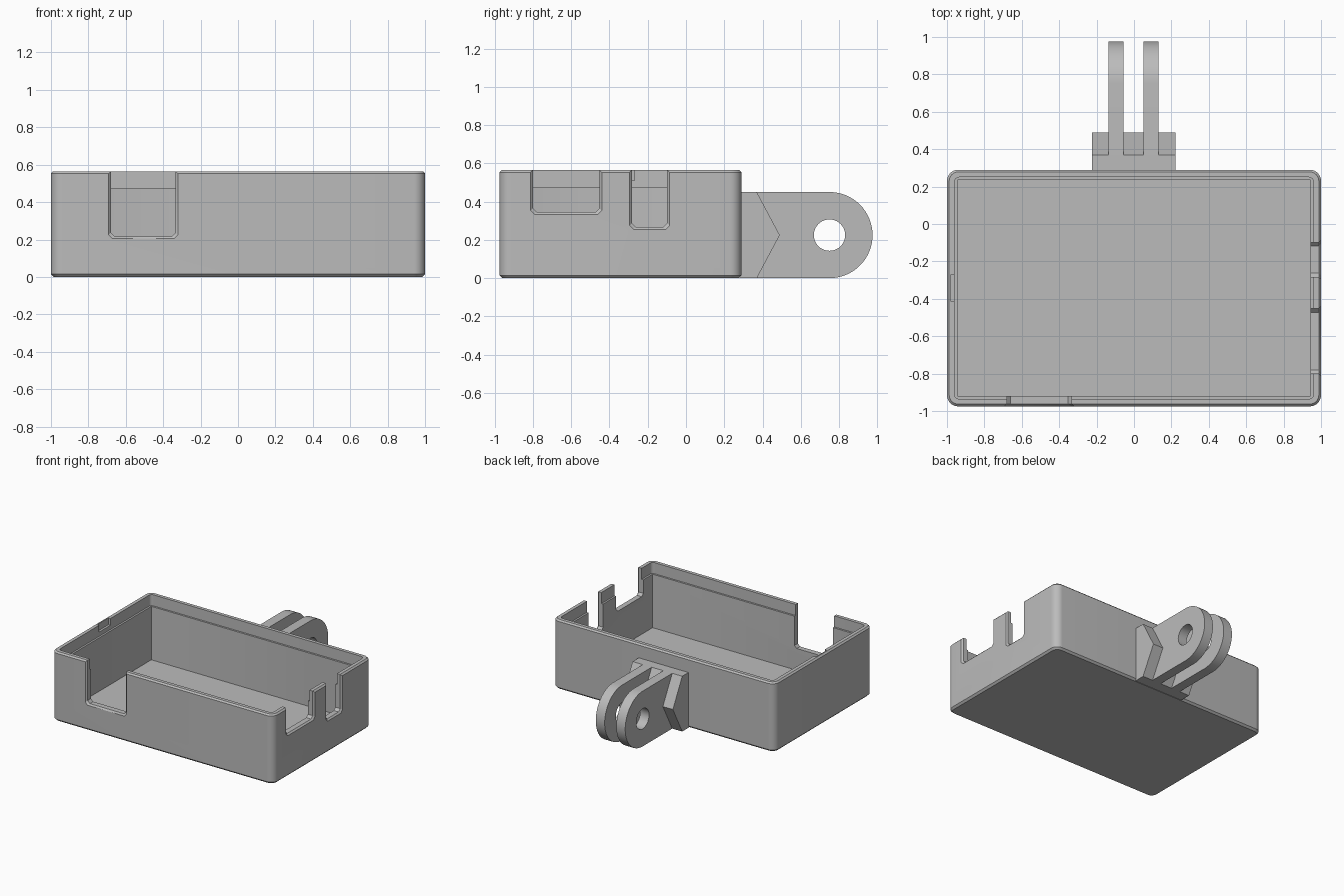
import bpy, bmesh, math
from mathutils import Vector

if "Cube" in bpy.data.objects:
    bpy.data.objects.remove(bpy.data.objects["Cube"])

gray = bpy.data.materials.new("plain gray")
gray.use_nodes = True
gray.diffuse_color = (0.5, 0.5, 0.5, 1)
gray.node_tree.nodes["Principled BSDF"].inputs["Base Color"].default_value = gray.diffuse_color

# Outer size of the tray
X, Y0, Y1, TOP = 1.0, -0.975, 0.29, 0.565


def loft(name, rings):
    """Closed solid skinned through rings with equal point counts."""
    bm = bmesh.new()
    loops = [[bm.verts.new(p) for p in ring] for ring in rings]
    for a, b in zip(loops, loops[1:]):
        for i in range(len(a)):
            j = (i + 1) % len(a)
            bm.faces.new((a[i], a[j], b[j], b[i]))
    bm.faces.new(loops[0])
    bm.faces.new(loops[-1])
    bmesh.ops.recalc_face_normals(bm, faces=bm.faces)
    mesh = bpy.data.meshes.new(name)
    bm.to_mesh(mesh)
    bm.free()
    mesh.materials.append(gray)
    obj = bpy.data.objects.new(name, mesh)
    bpy.context.collection.objects.link(obj)
    return obj


def rounded_rect(inset, radius, z, steps=8):
    """Ring following the tray outline, moved inward by inset."""
    pts = []
    x, y0, y1 = X - inset - radius, Y0 + inset + radius, Y1 - inset - radius
    corners = ((x, y1), (-x, y1), (-x, y0), (x, y0))
    for k, (cx, cy) in enumerate(corners):
        for s in range(steps + 1):
            a = math.pi / 2 * (k + s / steps)
            pts.append((cx + radius * math.cos(a), cy + radius * math.sin(a), z))
    return pts


def activate(obj):
    bpy.ops.object.select_all(action="DESELECT")
    obj.select_set(True)
    bpy.context.view_layer.objects.active = obj


def cut(obj, cutter):
    cutter.hide_render = True
    mod = obj.modifiers.new("cut", "BOOLEAN")
    mod.operation, mod.solver, mod.object = "DIFFERENCE", "EXACT", cutter
    activate(obj)
    bpy.ops.object.modifier_apply(modifier=mod.name)
    bpy.data.objects.remove(cutter)


def notch(to_world, a, b, z):
    """Wall opening from a to b above z, flared at the outer face."""
    def ring(depth, grow):
        return [to_world(u, depth, w) for u, w in (
            (a - grow, 1), (a - grow, z + 0.02 - grow), (a + 0.02 - grow, z - grow),
            (b - 0.02 + grow, z - grow), (b + grow, z + 0.02 - grow), (b + grow, 1))]
    return loft("notch_cutter", [ring(0.1, 0), ring(0.012, 0), ring(0, 0.012), ring(-0.05, 0.012)])


def slab(name, x0, x1, profile):
    """Extrude a (y, z) profile along x."""
    return loft(name, [[(x, y, z) for y, z in profile] for x in (x0, x1)])


def arc(cy, cz, r, start, end, steps):
    return [(cy + r * math.cos(start + (end - start) * i / steps),
             cz + r * math.sin(start + (end - start) * i / steps)) for i in range(steps + 1)]


# Tray shell with chamfered rim and base
tray = loft("tray", [rounded_rect(0.015, 0.045, 0), rounded_rect(0, 0.06, 0.015),
                     rounded_rect(0, 0.06, TOP - 0.012), rounded_rect(0.012, 0.048, TOP)])

# Cavity and the wider recess for a lid
cut(tray, loft("cavity_cutter", [rounded_rect(0.055, 0.003, z, 2) for z in (0.04, 0.8)]))
cut(tray, loft("lid_cutter", [rounded_rect(0.04, 0.025, z) for z in (0.475, 0.9)]))

# Port openings in the front and side walls
cut(tray, notch(lambda u, d, w: (u, Y0 + d, w), -0.68, -0.333, 0.217))
for a, b, z in ((-0.8, -0.452, 0.345), (-0.283, -0.098, 0.267)):
    cut(tray, notch(lambda u, d, w: (X - d, u, w), a, b, z))

# Shallow latch pocket inside the opposite wall
cut(tray, slab("latch_cutter", -0.978, -0.9,
               ((-0.415, 0.51), (-0.27, 0.51), (-0.27, 0.8), (-0.415, 0.8))))

# Mount: pointed base block and two drilled prongs
R = 0.225
block = slab("mount_base", -R, 0.222,
             ((0.28, 0), (0.37, 0), (0.49, R), (0.37, 2 * R), (0.28, 2 * R)))
parts = [tray, block]
for side, x0, x1 in (("right", -0.135, -0.055), ("left", 0.05, 0.13)):
    prong = slab(side + "_prong", x0, x1,
                 [(0.3, 2 * R), (0.3, 0)] + arc(0.75, R, R, -math.pi / 2, math.pi / 2, 32))
    hole = arc(0.75, R, 0.082, 0, math.tau * 39 / 40, 39)
    cut(prong, slab("hole_cutter", x0 - 0.02, x1 + 0.02, hole))
    parts.append(prong)

for obj in parts:
    activate(obj)
    bpy.ops.object.shade_smooth_by_angle(angle=math.radians(30))
